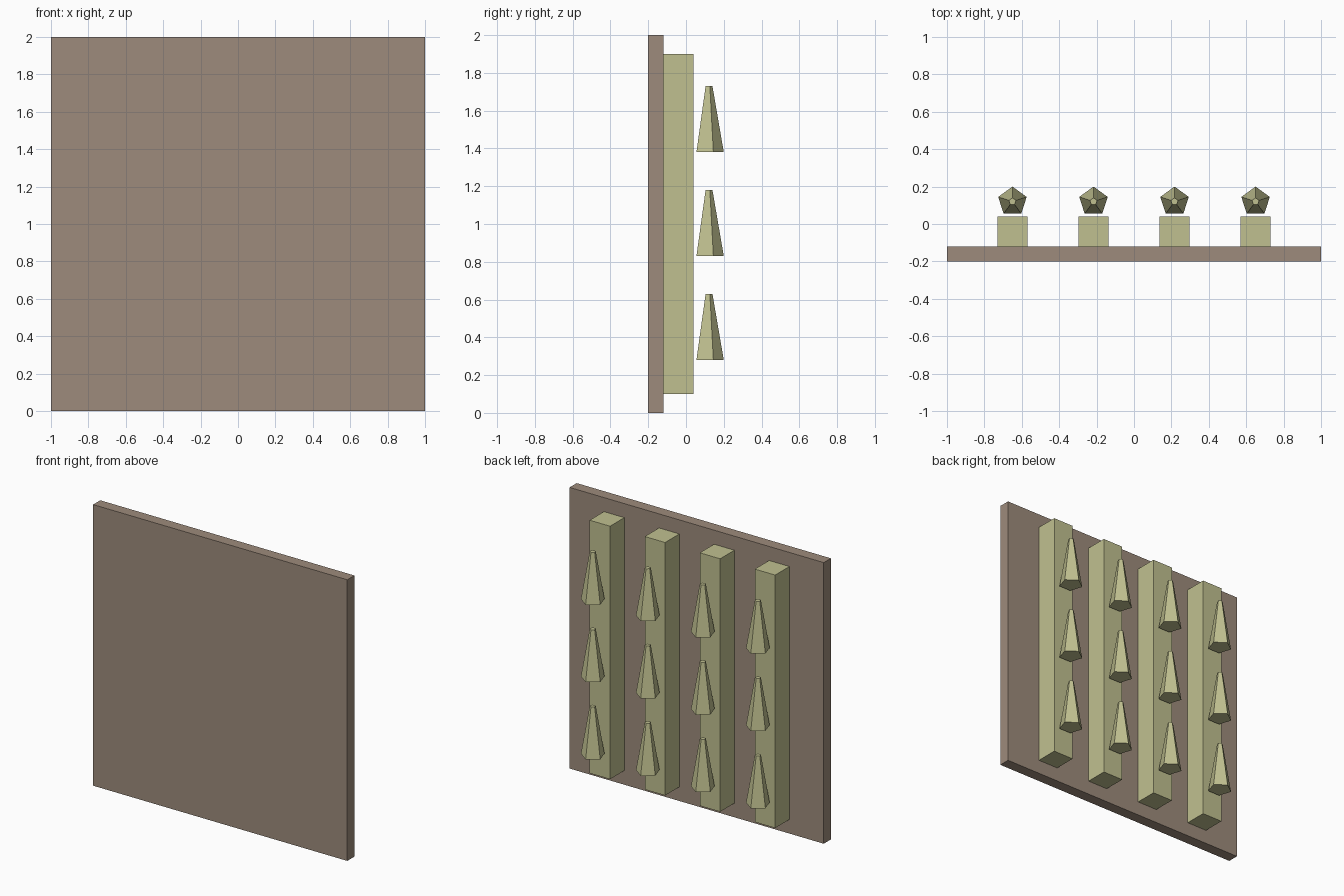
import bpy

if "Cube" in bpy.data.objects:
    bpy.data.objects.remove(bpy.data.objects["Cube"])


def material(name, color):
    mat = bpy.data.materials.new(name)
    mat.diffuse_color = color
    mat.use_nodes = True
    mat.node_tree.nodes["Principled BSDF"].inputs["Base Color"].default_value = mat.diffuse_color
    return mat


def finish(name, mat):
    obj = bpy.context.object
    obj.name = name
    obj.data.materials.append(mat)
    return obj


def box(name, center, size, mat):
    bpy.ops.mesh.primitive_cube_add(size=1, location=center)
    obj = finish(name, mat)
    obj.scale = size
    bpy.ops.object.transform_apply(location=False, rotation=False, scale=True)
    return obj


brown = material("brown_panel", (0.34, 0.26, 0.20, 1))
green = material("pale_green", (0.53, 0.53, 0.28, 1))

# Backing panel
box("back_panel", (0, -0.16, 1), (2, 0.08, 2), brown)

# Four upright posts, each with three tapered five-sided spikes
for i in range(4):
    x = -0.65 + i * 1.3 / 3
    box(f"post_{i + 1}", (x, -0.04, 1), (0.16, 0.16, 1.8), green)
    for j in range(3):
        bpy.ops.mesh.primitive_cone_add(
            vertices=5, radius1=0.08, radius2=0.02, depth=0.35,
            location=(x, 0.12, 0.455 + j * 0.55))
        finish(f"spike_{i + 1}_{j + 1}", green)
